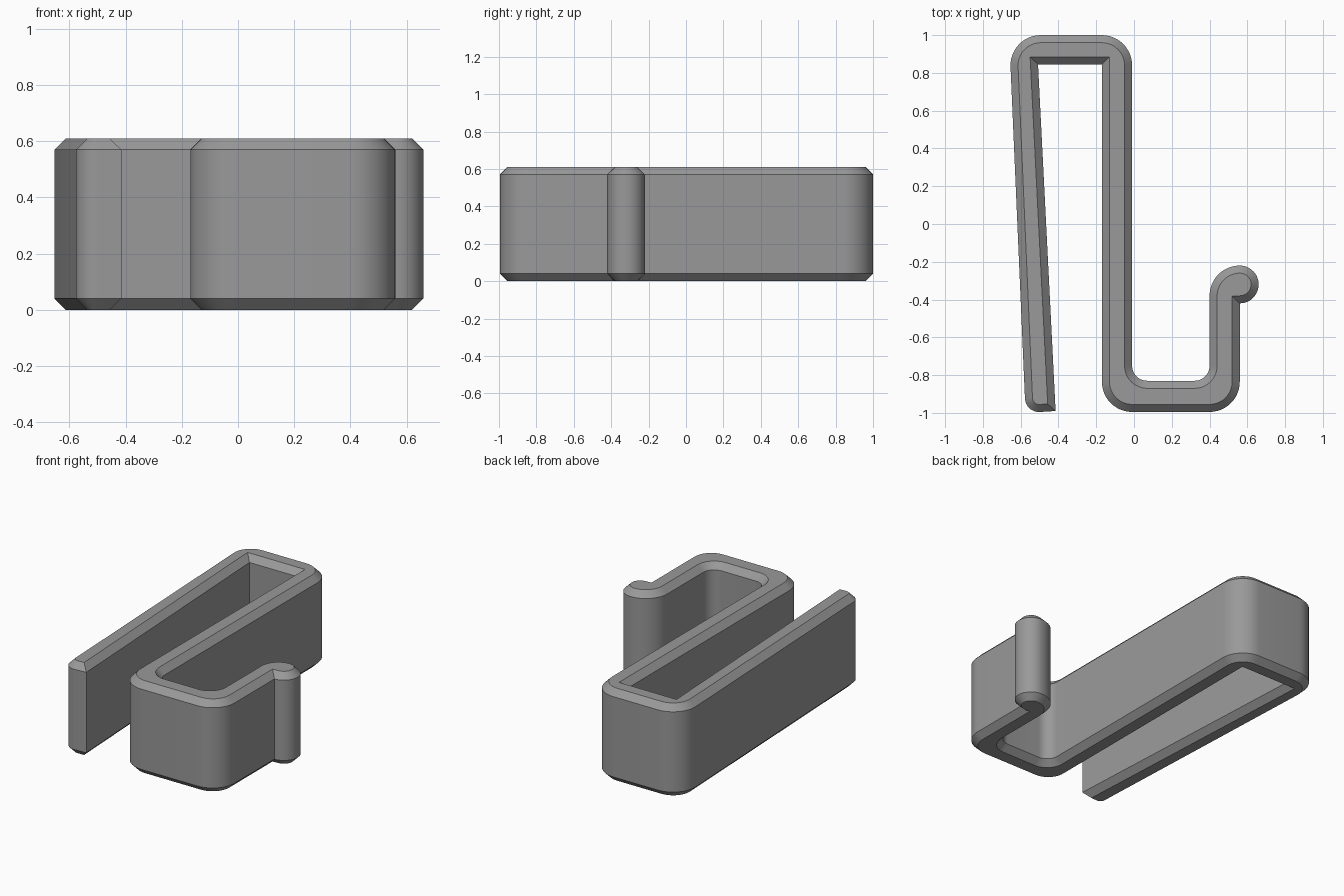
import bpy, bmesh, math
from mathutils import Vector

if "Cube" in bpy.data.objects:
    bpy.data.objects.remove(bpy.data.objects["Cube"])

HEIGHT, CHAMFER = 0.61, 0.04


def arc(cx, cy, r, a0, a1, n=16):
    """Points along a circular arc, angles in degrees."""
    angles = [math.radians(a0 + (a1 - a0) * i / n) for i in range(n + 1)]
    return [Vector((cx + r * math.cos(a), cy + r * math.sin(a))) for a in angles]


def fillet(prev, cur, nxt, r, n=12):
    """Replace a corner by a tangent arc of radius r."""
    u, v = (prev - cur).normalized(), (nxt - cur).normalized()
    half = u.angle(v) / 2
    centre = cur + (u + v).normalized() * r / math.sin(half)
    start = cur + u * r / math.tan(half) - centre
    end = cur + v * r / math.tan(half) - centre
    sweep = math.pi - 2 * half
    return [centre + (start * math.sin((1 - t) * sweep) + end * math.sin(t * sweep)) / math.sin(sweep)
            for t in (i / n for i in range(n + 1))]


def inset(points, d):
    """Offset a counter-clockwise outline inwards with mitred corners."""
    result = []
    for i, p in enumerate(points):
        a = (p - points[i - 1]).normalized()
        b = (points[(i + 1) % len(points)] - p).normalized()
        na, nb = Vector((-a.y, a.x)), Vector((-b.y, b.x))
        result.append(p + (na + nb) * d / (1 + na.dot(nb)))
    return result


# Outline of the bent strip: corner x, y and fillet radius
corners = [
    (-0.574, -1.0, 0.075), (-0.415, -0.99, 0),                 # free end of the clip leg
    (-0.508, 0.845, 0), (-0.17, 0.845, 0),                     # slot
    (-0.17, -0.995, 0.16), (0.56, -0.995, 0.16),               # outside of the hook
    (0.56, -0.42, 0), "tip",                                   # rounded hook tip
    (0.40, -0.83, 0.08), (-0.01, -0.83, 0.08),                 # inside of the hook
    (-0.01, 1.0, 0.16), (-0.661, 1.0, 0.16),                   # back of the clip
]
tip = arc(0.56, -0.32, 0.10, -90, 90, 24)[1:] + arc(0.56, -0.38, 0.16, 90, 180)[1:]

outline = []
for i, c in enumerate(corners):
    if c == "tip":
        outline += tip
    elif c[2] == 0:
        outline.append(Vector(c[:2]))
    else:
        before, after = corners[i - 1], corners[(i + 1) % len(corners)]
        before = tip[-1] if before == "tip" else Vector(before[:2])
        outline += fillet(before, Vector(c[:2]), Vector(after[:2]), c[2])

# Loft the outline with a chamfer at both ends
small = inset(outline, CHAMFER)
levels = [(small, 0), (outline, CHAMFER), (outline, HEIGHT - CHAMFER), (small, HEIGHT)]
bm = bmesh.new()
rings = [[bm.verts.new((p.x, p.y, z)) for p in pts] for pts, z in levels]
n = len(outline)
for low, high in zip(rings, rings[1:]):
    for i in range(n):
        j = (i + 1) % n
        bm.faces.new((low[i], low[j], high[j], high[i]))
bm.faces.new(rings[0][::-1])
bm.faces.new(rings[-1])
mesh = bpy.data.meshes.new("clip_hook")
bm.to_mesh(mesh)
bm.free()

grey = bpy.data.materials.new("grey")
grey.diffuse_color = (0.32, 0.32, 0.32, 1)
grey.use_nodes = True
grey.node_tree.nodes["Principled BSDF"].inputs["Base Color"].default_value = grey.diffuse_color
mesh.materials.append(grey)

hook = bpy.data.objects.new("clip_hook", mesh)
bpy.context.collection.objects.link(hook)
bpy.context.view_layer.objects.active = hook
hook.select_set(True)
bpy.ops.object.shade_smooth_by_angle(angle=math.radians(30))
